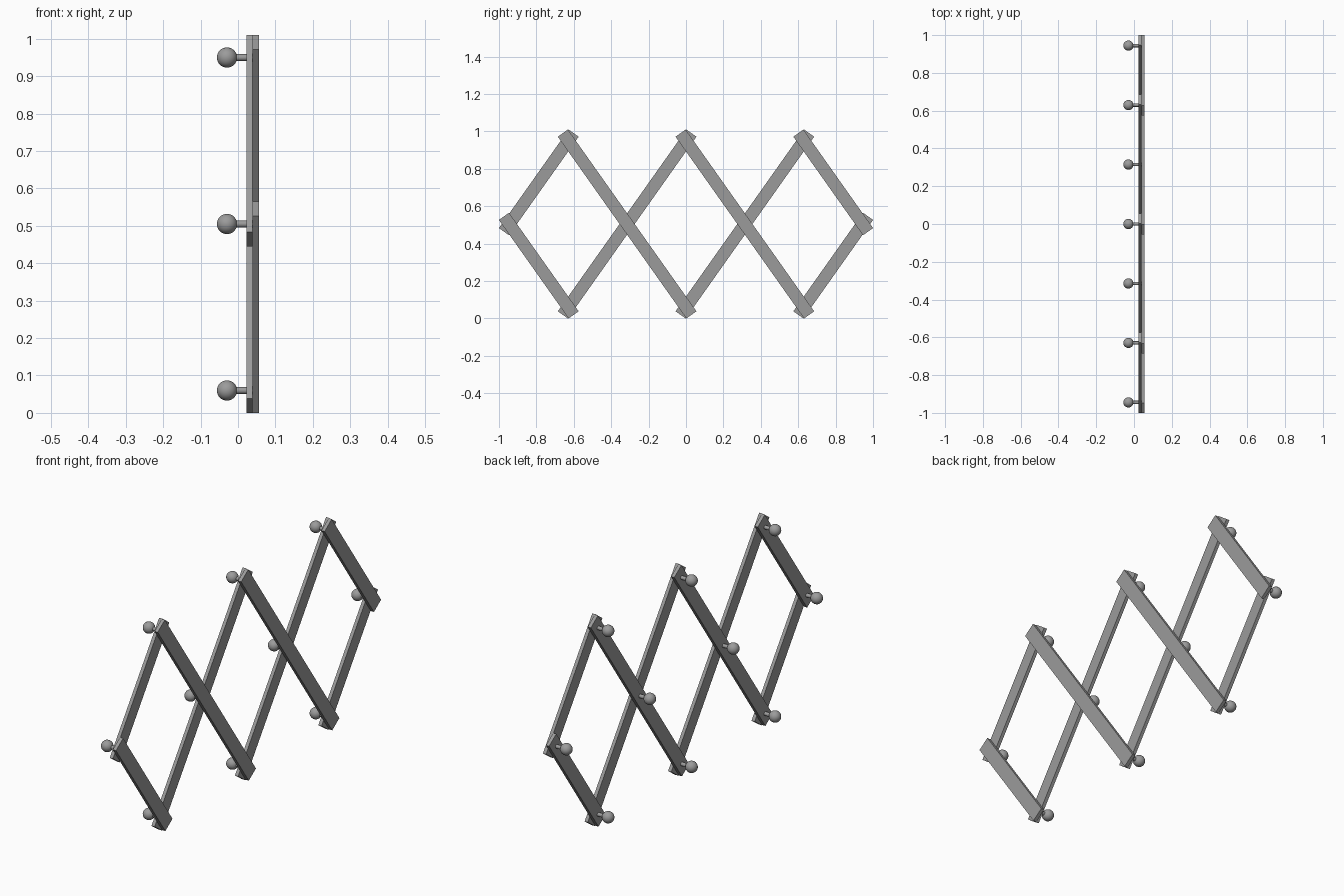
import bpy
from math import atan2, hypot, pi
from mathutils import Matrix

cube = bpy.data.objects.get("Cube")
if cube:
    bpy.data.objects.remove(cube, do_unlink=True)

grey = bpy.data.materials.new("grey")
grey.use_nodes = True
COLOUR = (0.33, 0.33, 0.33, 1)
grey.diffuse_color = COLOUR
grey.node_tree.nodes["Principled BSDF"].inputs["Base Color"].default_value = COLOUR

# Lattice of joints: columns run along y, rows along z
DY, DZ, BASE = 0.3148, 0.445, 0.06
SLAT_W, SLAT_T, OVERHANG = 0.066, 0.0165, 0.05
INNER_X, OUTER_X = 0.031, 0.0475


def joint(col, row):
    return col * DY, BASE + row * DZ


def finish(name):
    ob = bpy.context.object
    ob.name = name
    ob.data.materials.append(grey)
    return ob


def slat(name, x, start, end):
    """Flat bar between two joints, running a little past each."""
    (y0, z0), (y1, z1) = joint(*start), joint(*end)
    bpy.ops.mesh.primitive_cube_add(size=1)
    ob = finish(name)
    length = hypot(y1 - y0, z1 - z0) + 2 * OVERHANG
    ob.data.transform(Matrix.Diagonal((SLAT_T, length, SLAT_W, 1)))
    ob.rotation_euler.x = atan2(z1 - z0, y1 - y0)
    ob.location = (x, (y0 + y1) / 2, (z0 + z1) / 2)


def peg(col, row):
    """Round knob on a thin stem."""
    y, z = joint(col, row)
    bpy.ops.mesh.primitive_cylinder_add(vertices=16, radius=0.009, depth=0.065,
                                        location=(0.006, y, z), rotation=(0, pi / 2, 0))
    finish("peg_stem")
    bpy.ops.object.shade_smooth_by_angle()
    bpy.ops.mesh.primitive_uv_sphere_add(segments=24, ring_count=16, radius=0.027,
                                         location=(-0.0295, y, z), rotation=(0, pi / 2, 0))
    finish("peg_knob")
    bpy.ops.object.shade_smooth()


# Falling slats on the outer layer, rising slats on the inner layer
for start, end in (((-3, 1), (-2, 0)), ((-2, 2), (0, 0)),
                   ((0, 2), (2, 0)), ((2, 2), (3, 1))):
    slat("outer_slat", OUTER_X, start, end)
    slat("inner_slat", INNER_X, (-end[0], end[1]), (-start[0], start[1]))

# One peg at every joint
for col in range(-3, 4):
    for row in ((1,) if col % 2 else (0, 2)):
        peg(col, row)
